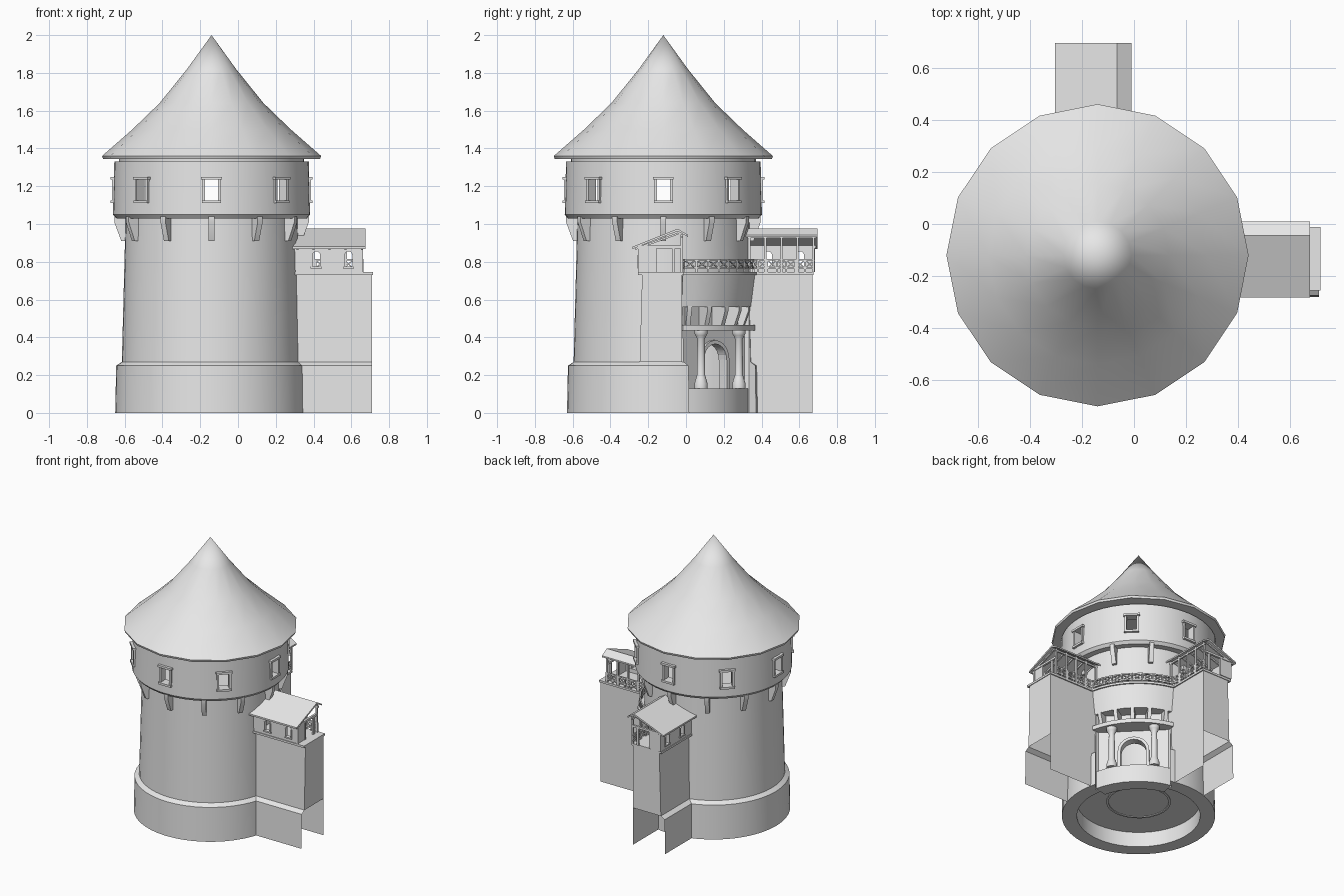
import bpy, bmesh, math
from mathutils import Vector, Matrix

if "Cube" in bpy.data.objects:
    bpy.data.objects.remove(bpy.data.objects["Cube"])

CX, CY = -0.14, -0.12          # tower axis
grey = bpy.data.materials.new("stone_grey")
grey.diffuse_color = (0.8, 0.8, 0.8, 1)
grey.use_nodes = True
grey.node_tree.nodes["Principled BSDF"].inputs["Base Color"].default_value = grey.diffuse_color

def shade(me):
    for p in me.polygons:
        p.use_smooth = True
    me.set_sharp_from_angle(angle=math.radians(35))

def add(name, bm):
    bmesh.ops.remove_doubles(bm, verts=bm.verts, dist=1e-5)
    bmesh.ops.recalc_face_normals(bm, faces=bm.faces)
    me = bpy.data.meshes.new(name)
    bm.to_mesh(me)
    bm.free()
    me.materials.append(grey)
    shade(me)
    ob = bpy.data.objects.new(name, me)
    ob.location = (CX, CY, 0)
    bpy.context.collection.objects.link(ob)
    return ob

def cut(ob, cutter):
    cutter.hide_render = True
    m = ob.modifiers.new("cut", 'BOOLEAN')
    m.operation, m.solver, m.object = 'DIFFERENCE', 'EXACT', cutter
    dg = bpy.context.evaluated_depsgraph_get()
    me = bpy.data.meshes.new_from_object(ob.evaluated_get(dg))
    ob.modifiers.clear()
    ob.data = me
    shade(me)
    bpy.data.objects.remove(cutter)

def lathe(bm, prof, n, a0=0, a1=360, closed=True):
    full = a1 - a0 == 360
    rings = []
    for i in range(n if full else n + 1):
        a = math.radians(a0 + (a1 - a0) * i / n)
        rings.append([bm.verts.new((r * math.cos(a), r * math.sin(a), z)) for r, z in prof])
    k = len(prof)
    for i in range(n):
        A, B = rings[i], rings[(i + 1) % len(rings)]
        for j in range(k if closed else k - 1):
            bm.faces.new((A[j], B[j], B[(j + 1) % k], A[(j + 1) % k]))
    if not full and closed:
        bm.faces.new(rings[0])
        bm.faces.new(rings[-1])

def prism(bm, pts, depth, M):
    """polygon of (x, z) points, extruded +-depth/2 along y, then moved by M"""
    a = [bm.verts.new(M @ Vector((x, -depth / 2, z))) for x, z in pts]
    b = [bm.verts.new(M @ Vector((x, depth / 2, z))) for x, z in pts]
    bm.faces.new(a)
    bm.faces.new(b[::-1])
    for i in range(len(pts)):
        j = (i + 1) % len(pts)
        bm.faces.new((a[i], a[j], b[j], b[i]))

def rot(deg):
    return Matrix.Rotation(math.radians(deg), 4, 'Z')

def box(bm, lo, hi, M=Matrix()):
    (x0, y0, z0), (x1, y1, z1) = lo, hi
    prism(bm, [(x0, z0), (x1, z0), (x1, z1), (x0, z1)], y1 - y0,
          M @ Matrix.Translation((0, (y0 + y1) / 2, 0)))

def bar(bm, p, q, w):
    p, q = Vector(p), Vector(q)
    d = q - p
    M = Matrix.Translation((p + q) / 2) @ d.to_track_quat('Z', 'Y').to_matrix().to_4x4()
    box(bm, (-w / 2, -w / 2, -d.length / 2), (w / 2, w / 2, d.length / 2), M)

def arch(w, z0, z1, n=10):
    """outline of an arched opening, half width w, springing at z1"""
    return [(-w, z0), (w, z0)] + [(w * math.cos(math.pi * i / n), z1 + w * math.sin(math.pi * i / n))
                                  for i in range(n + 1)]

# roof
bm = bmesh.new()
lathe(bm, [(0, 1.345), (.575, 1.345), (.58, 1.36), (.42, 1.5), (.275, 1.64), (.13, 1.82), (0, 2)], 16, closed=False)
add("roof", bm)

# tower wall, cut open toward the gate
bm = bmesh.new()
lathe(bm, [(.41, 0), (.51, 0), (.505, .25), (.475, .27), (.455, 1.04), (.42, 1.04)], 48)
body = add("tower_wall", bm)
bm = bmesh.new()
box(bm, (.36, -.25, -.1), (.8, .25, .57), rot(45))
cut(body, add("gate_cutter", bm))

# upper storey with eight see-through windows
bm = bmesh.new()
lathe(bm, [(.44, 1.035), (.505, 1.03), (.522, 1.05), (.515, 1.33), (.49, 1.33), (.49, 1.346), (.47, 1.346), (.47, 1.06), (.44, 1.06)], 48)
drum = add("upper_storey", bm)
for k in range(4):
    bm = bmesh.new()
    box(bm, (-.7, -.036, 1.125), (.7, .036, 1.235), rot(45 * k))
    cut(drum, add("window_cutter", bm))
bm = bmesh.new()
for k in range(8):
    M = rot(45 * k)
    box(bm, (.49, -.055, 1.235), (.535, .055, 1.25), M)
    box(bm, (.49, -.05, 1.11), (.535, .05, 1.125), M)
    for s in (-1, 1):
        box(bm, (.49, s * .041 - .007, 1.125), (.527, s * .041 + .007, 1.235), M)
add("window_frames", bm)

# floors
bm = bmesh.new()
lathe(bm, [(0, .11), (.415, .11), (.415, .13), (0, .13)], 48, closed=False)
lathe(bm, [(.2, .105), (.215, .105), (.215, .11), (.2, .11)], 24)
add("ground_floor", bm)
bm = bmesh.new()
lathe(bm, [(0, 1.04), (.45, 1.04), (.45, 1.055), (0, 1.055)], 32, closed=False)
add("upper_floor", bm)

# corbels under the upper storey
bm = bmesh.new()
for k in range(12):
    prism(bm, [(.44, .91), (.478, .91), (.515, 1.01), (.515, 1.04), (.44, 1.04)], .03, rot(30 * k))
add("corbels", bm)

# gate: plinth, arched wall, beam, columns, brackets, balcony
bm = bmesh.new()
lathe(bm, [(.36, 0), (.46, 0), (.46, .13), (.36, .13)], 8, 12, 78)
add("gate_plinth", bm)
bm = bmesh.new()
box(bm, (.34, -.26, .13), (.375, .26, .57), rot(45))
wall = add("gate_wall", bm)
face = rot(45) @ Matrix.Translation((.36, 0, 0)) @ rot(90)
bm = bmesh.new()
prism(bm, arch(.085, .1, .28), .2, face)
cut(wall, add("arch_cutter", bm))
bm = bmesh.new()
o, i_ = arch(.105, .13, .28)[1:], arch(.085, .13, .28)[1:]
for k in range(len(o) - 1):
    prism(bm, [o[k], o[k + 1], i_[k + 1], i_[k]], .06, face)
o, i_ = [(-.105, .13), (-.105, .28)], [(-.085, .13), (-.085, .28)]
prism(bm, [o[0], i_[0], i_[1], o[1]], .06, face)
add("gate_arch", bm)
bm = bmesh.new()
lathe(bm, [(.36, .435), (.495, .435), (.495, .465), (.36, .465)], 8, 12, 78)
add("gate_beam", bm)
for k, a in enumerate((26.5, 63.5)):
    bm = bmesh.new()
    lathe(bm, [(0, .13), (.036, .13), (.036, .155), (.027, .185), (.022, .2), (.02, .39),
               (.03, .41), (.036, .42), (.036, .435), (0, .435)], 14, closed=False)
    c = add("gate_column_%d" % k, bm)
    c.location = (CX + .447 * math.cos(math.radians(a)), CY + .447 * math.sin(math.radians(a)), 0)
bm = bmesh.new()
for a in (17, 31, 45, 59, 73):
    prism(bm, [(.36, .46), (.445, .46), (.475, .54), (.475, .565), (.36, .565)], .025, rot(a))
add("balcony_brackets", bm)
bm = bmesh.new()
lathe(bm, [(.36, .56), (.473, .56), (.495, .73), (.505, .73), (.505, .745), (.36, .745)], 8, 12, 78)
add("balcony", bm)

# lattice railing along both wings and the balcony
bm = bmesh.new()
arc = [(.49 * math.cos(math.radians(a)), .49 * math.sin(math.radians(a))) for a in range(13, 78, 8)]
line = [(.80 - .05 * k, .098) for k in range(7)]
path = line + arc + [(b, a) for a, b in line[::-1]]
for (x0, y0), (x1, y1) in zip(path, path[1:]):
    for z in (.765, .81):
        bar(bm, (x0, y0, z), (x1, y1, z), .009)
    bar(bm, (x0, y0, .765), (x1, y1, .81), .006)
    bar(bm, (x0, y0, .81), (x1, y1, .765), .006)
    bar(bm, (x0, y0, .745), (x0, y0, .815), .009)
add("railing", bm)

# two wing walls with covered walks; the second mirrors the first over the diagonal
swap = Matrix(((0, 1, 0, 0), (1, 0, 0, 0), (0, 0, 1, 0), (0, 0, 0, 1)))
for tag, M, end in (("right", Matrix(), .85), ("back", swap, .79)):
    # wall shell, open at the bottom
    sec = [(-.16, 0), (-.155, .25), (-.125, .27), (-.112, .735), (.10, .735), (.10, .27), (.10, 0)]
    bm = bmesh.new()
    A, B = [[bm.verts.new(M @ Vector((a, b, z))) for b, z in sec] for a in (.43, end)]
    for j in range(6):
        bm.faces.new((A[j], B[j], B[j + 1], A[j + 1]))
    bm.faces.new(B[2:6])
    add(tag + "_wing_wall", bm)
    bm = bmesh.new()
    box(bm, (.43, -.135, .73), (end + .005, .108, .745), M)
    add(tag + "_wing_walkway", bm)
    # outer parapet with arched windows
    bm = bmesh.new()
    box(bm, (.43, -.13, .745), (.80, -.112, .885), M)
    par = add(tag + "_parapet", bm)
    for a in (.555, .725):
        bm = bmesh.new()
        prism(bm, arch(.02, .775, .835), .2, M @ Matrix.Translation((a, -.12, 0)))
        cut(par, add("slit_cutter", bm))
    bm = bmesh.new()
    for a in (.555, .725):
        box(bm, (a - .03, -.138, .765), (a + .03, -.11, .775), M)
        for s in (-1, 1):
            box(bm, (a + s * .024 - .004, -.136, .775), (a + s * .024 + .004, -.112, .835), M)
    add(tag + "_slit_frames", bm)
    # posts, rafters and end frame
    bm = bmesh.new()
    for a in (.455, .54, .625, .71, .795):
        box(bm, (a - .006, .092, .745), (a + .006, .104, .945), M)
        bar(bm, M @ Vector((a, -.15, .868)), M @ Vector((a, .08, .95)), .01)
    box(bm, (.43, .092, .925), (.81, .104, .937), M)
    box(bm, (.43, -.135, .873), (.81, -.115, .885), M)
    for b in (-.125, -.045, .055):
        box(bm, (.79, b - .008, .745), (.803, b + .008, .885), M)
    box(bm, (.79, -.14, .87), (.805, .1, .885), M)
    box(bm, (.79, -.13, .745), (.8, -.045, .88), M)
    add(tag + "_walk_frame", bm)
    # lopsided gable roof
    bm = bmesh.new()
    prism(bm, [(-.163, .868), (.075, .962), (.13, .932), (.13, .943), (.075, .975), (-.163, .88)], .405,
          M @ Matrix.Translation((.6125, 0, 0)) @ rot(90))
    add(tag + "_walk_roof", bm)
